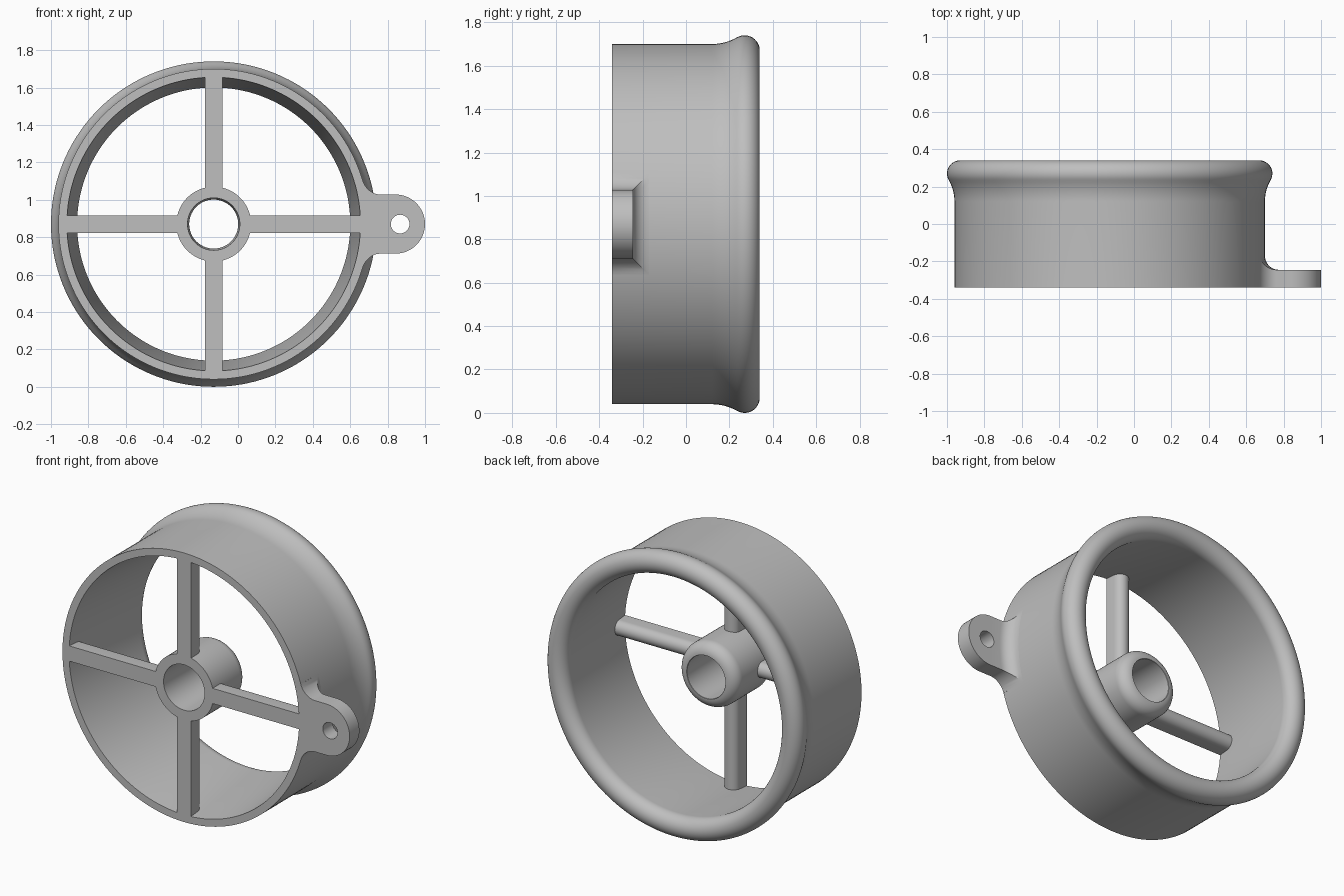
import bpy, bmesh, math
from math import sin, cos, radians, sqrt
from mathutils import Matrix

if "Cube" in bpy.data.objects:
    bpy.data.objects.remove(bpy.data.objects["Cube"])

CENTRE = (-0.13, 0.0, 0.87)
FRONT = -0.34

grey = bpy.data.materials.new("plain_grey")
grey.diffuse_color = (0.52, 0.52, 0.52, 1)
grey.use_nodes = True
grey.node_tree.nodes["Principled BSDF"].inputs["Base Color"].default_value = grey.diffuse_color


def finish(name, bm):
    """Turn a bmesh into a smooth-by-angle object at the ring centre."""
    bmesh.ops.remove_doubles(bm, verts=bm.verts, dist=1e-5)
    bmesh.ops.recalc_face_normals(bm, faces=bm.faces)
    mesh = bpy.data.meshes.new(name)
    bm.to_mesh(mesh)
    bm.free()
    mesh.materials.append(grey)
    obj = bpy.data.objects.new(name, mesh)
    obj.location = CENTRE
    bpy.context.collection.objects.link(obj)
    return obj


def smooth(obj):
    bpy.ops.object.select_all(action='DESELECT')
    obj.select_set(True)
    bpy.context.view_layer.objects.active = obj
    bpy.ops.object.shade_smooth_by_angle(angle=radians(30))


def loft(rings, closed=False, caps=True):
    """Join equal-length loops of points with quads."""
    bm = bmesh.new()
    loops = [[bm.verts.new(p) for p in ring] for ring in rings]
    n = len(loops[0])
    pairs = list(zip(loops, loops[1:]))
    if closed:
        pairs.append((loops[-1], loops[0]))
    for a, b in pairs:
        for i in range(n):
            k = (i + 1) % n
            bm.faces.new((a[i], a[k], b[k], b[i]))
    if caps and not closed:
        bm.faces.new(loops[0])
        bm.faces.new(loops[-1])
    return bm


def revolve(name, profile, segments):
    """Spin a closed (radius, y) profile around the y axis."""
    rings = []
    for s in range(segments):
        a = 2 * math.pi * s / segments
        rings.append([(r * cos(a), y, r * sin(a)) for r, y in profile])
    obj = finish(name, loft(rings, closed=True))
    smooth(obj)
    return obj


def arc(cx, cy, r, a0, a1, steps):
    return [(cx + r * cos(radians(a0 + (a1 - a0) * i / steps)),
             cy + r * sin(radians(a0 + (a1 - a0) * i / steps)))
            for i in range(steps + 1)]


# Tapered duct ring with a rounded lip that flares out of the wall
lip = arc(0.80, 0.27, 0.07, 184, -30, 24)
flare = arc(1.06, 0.12, 0.23, 150, 180, 8)[1:]
revolve("duct_ring", [(0.785, FRONT)] + lip + flare + [(0.83, FRONT)], 144)

# Hub tube with a rounded back end
hub_round = arc(0.13, -0.08, 0.07, 88, 0, 10)
revolve("hub", [(0.14, FRONT), (0.131, -0.012)] + hub_round + [(0.20, FRONT)], 72)

# Four spokes, flat in front and half-round behind
section = [(-0.047, FRONT)] + arc(0, -0.273, 0.047, 180, 0, 14) + [(0.047, FRONT)]
for i, side in enumerate(("right", "top", "left", "bottom")):
    bm = loft([[(r, y, u) for u, y in section] for r in (0.17, 0.80)])
    bm.transform(Matrix.Rotation(-i * math.pi / 2, 4, 'Y'))
    smooth(finish("spoke_" + side, bm))

# Mounting lug: filleted root on the wall, then a round end
HALF, BACK, FILLET, COLS = 0.158, -0.245, 0.075, 12


def lug_ring(half, back, x_at):
    zs = [half * (2 * j / COLS - 1) for j in range(COLS + 1)]
    return ([(x_at(z), FRONT, z) for z in zs]
            + [(x_at(z), back, z) for z in reversed(zs)])


def root_ring(offset, extra):
    return lug_ring(HALF + extra, BACK + extra,
                    lambda z: sqrt((0.83 + offset) ** 2 - z * z))


rings = [root_ring(-0.02, FILLET)]
for i in range(11):
    a = radians(90 - 9 * i)
    rings.append(root_ring(FILLET * (1 - sin(a)), FILLET * (1 - cos(a))))
for i in range(17):
    b = radians(90 * i / 16)
    rings.append(lug_ring(HALF * cos(b), BACK, lambda z: 0.972 + HALF * sin(b)))
bm = loft(rings, caps=False)
bm.faces.new([v for v in list(bm.verts)[:2 * (COLS + 1)]])
lug = finish("mounting_lug", bm)

# Screw hole through the lug
hole = [[(0.997 + 0.05 * cos(k * math.pi / 20), y, 0.05 * sin(k * math.pi / 20))
         for k in range(40)] for y in (-0.5, 0.0)]
cutter = finish("screw_hole_cutter", loft(hole))
cutter.hide_render = True
mod = lug.modifiers.new("screw_hole", 'BOOLEAN')
mod.operation = 'DIFFERENCE'
mod.solver = 'EXACT'
mod.object = cutter
bpy.ops.object.select_all(action='DESELECT')
lug.select_set(True)
bpy.context.view_layer.objects.active = lug
bpy.ops.object.modifier_apply(modifier=mod.name)
bpy.data.objects.remove(cutter)
smooth(lug)
